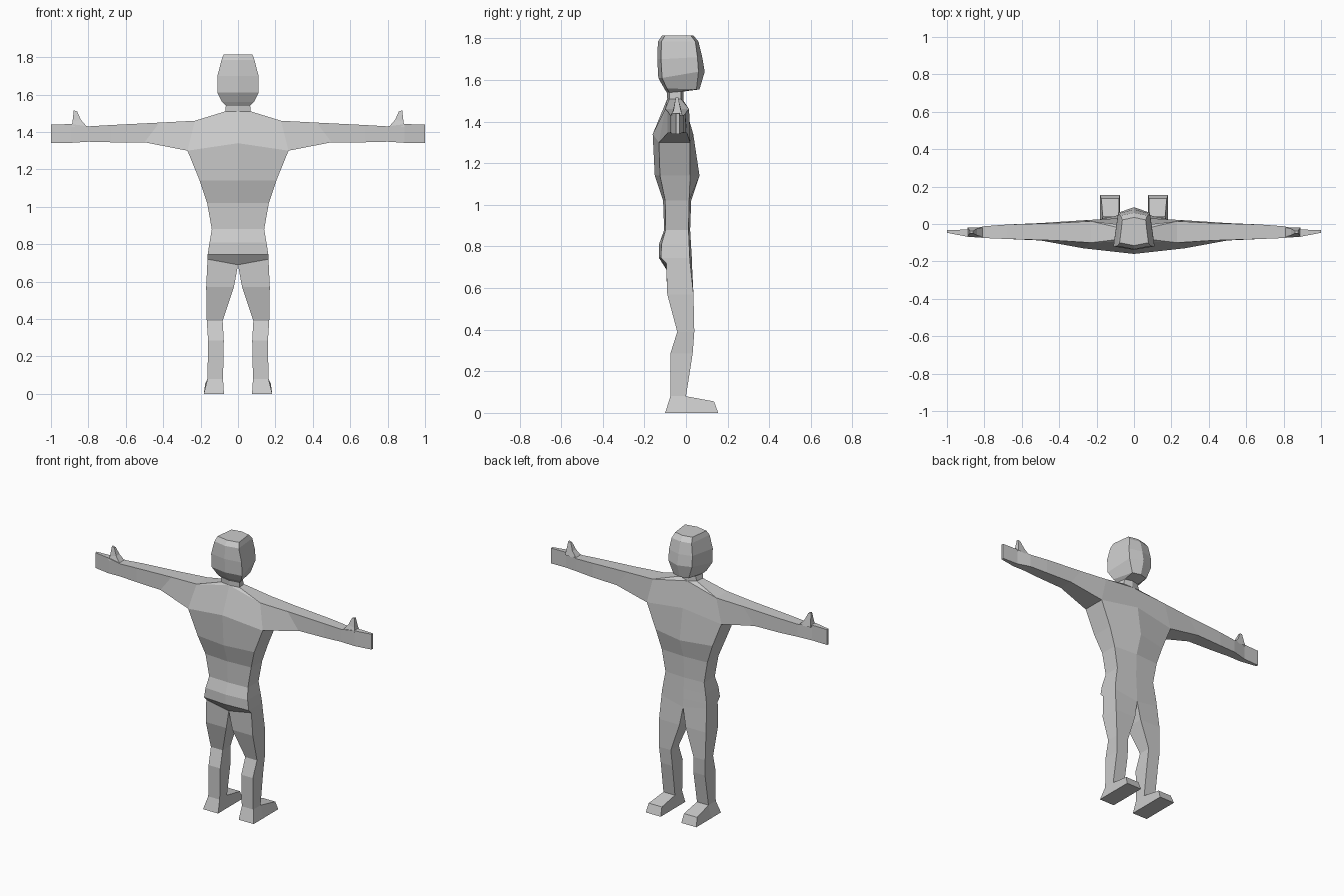
import bpy

if "Cube" in bpy.data.objects:
    bpy.data.objects.remove(bpy.data.objects["Cube"])


def loft(name, rings, closed=True, cap_start=False, cap_end=False):
    """Skin a list of matching point rings and mirror the result across x = 0."""
    n = len(rings[0])
    verts = [p for ring in rings for p in ring]
    faces = []
    for r in range(len(rings) - 1):
        for i in range(n if closed else n - 1):
            j = (i + 1) % n
            faces.append((r * n + i, r * n + j, (r + 1) * n + j, (r + 1) * n + i))
    if cap_start:
        faces.append(tuple(reversed(range(n))))
    if cap_end:
        faces.append(tuple(range((len(rings) - 1) * n, len(rings) * n)))
    mesh = bpy.data.meshes.new(name)
    mesh.from_pydata(verts, [], faces)
    obj = bpy.data.objects.new(name, mesh)
    bpy.context.collection.objects.link(obj)
    mirror = obj.modifiers.new("mirror", 'MIRROR')
    mirror.use_clip = True
    return obj


def half_ring(zc, zs, x, yb, ysb, ysf, yf):
    """Half torso section: back centre, side back, side front, front centre."""
    return [(0, yb, zc), (x, ysb, zs), (x, ysf, zs), (0, yf, zc)]


# torso: crotch up to the armpits
armpit = half_ring(1.34, 1.30, 0.27, -0.16, -0.13, 0.02, 0.035)
hip = half_ring(0.69, 0.72, 0.163, -0.095, -0.095, 0.02, 0.03)
loft("torso", [
    hip,
    half_ring(0.745, 0.745, 0.162, -0.13, -0.12, 0.018, 0.028),
    half_ring(0.81, 0.81, 0.152, -0.13, -0.118, 0.015, 0.024),
    half_ring(0.88, 0.88, 0.14, -0.105, -0.098, 0.012, 0.02),
    half_ring(1.02, 1.02, 0.165, -0.11, -0.10, 0.015, 0.025),
    half_ring(1.14, 1.14, 0.205, -0.15, -0.125, 0.02, 0.065),
    armpit,
], closed=False)

# shoulders: back and chest slopes up to the neck, sides left open for the arms
shoulder_b, shoulder_f = (0.23, -0.10, 1.46), (0.23, 0.015, 1.46)
neck = [(0, -0.09, 1.51), (0.068, -0.08, 1.51), (0.06, -0.025, 1.51), (0, -0.012, 1.50)]
loft("upper_back", [[armpit[0], armpit[1]], [neck[0], shoulder_b]], closed=False)
loft("upper_chest", [[armpit[2], armpit[3]], [shoulder_f, neck[3]]], closed=False)
loft("shoulder_top", [[shoulder_b, shoulder_f], [neck[1], neck[2]]], closed=False)
loft("neck_base", [[neck[0], shoulder_b], [neck[0], neck[1]]], closed=False)
loft("collar_base", [[shoulder_f, neck[3]], [neck[2], neck[3]]], closed=False)


# arm and hand: four-sided sections running outward
def arm_ring(x_low, x_high, yb, yf, z_low, z_high):
    return [(x_low, yb, z_low), (x_low, yf, z_low), (x_high, yf, z_high), (x_high, yb, z_high)]


loft("arms", [
    [armpit[1], armpit[2], shoulder_f, shoulder_b],
    arm_ring(0.50, 0.42, -0.088, 0.005, 1.345, 1.45),
    arm_ring(0.68, 0.68, -0.08, -0.003, 1.345, 1.437),
    arm_ring(0.80, 0.80, -0.075, -0.012, 1.348, 1.43),
    arm_ring(0.89, 0.89, -0.068, -0.03, 1.342, 1.442),
    arm_ring(1.00, 1.00, -0.047, -0.032, 1.34, 1.44),
], cap_end=True)


# thumbs: tapered posts standing on the hands
def thumb_ring(x0, x1, yb, yf, z0, z1):
    return [(x0, yb, z0), (x1, yb, z1), (x1, yf, z1), (x0, yf, z0)]


loft("thumbs", [
    thumb_ring(0.805, 0.89, -0.07, -0.018, 1.425, 1.43),
    thumb_ring(0.84, 0.885, -0.06, -0.025, 1.465, 1.455),
    thumb_ring(0.86, 0.878, -0.05, -0.037, 1.51, 1.515),
], cap_end=True)


# legs: four-sided sections running upward
def leg_ring(z, xi, xo, yb, yf):
    return [(xi, yb, z), (xo, yb, z), (xo, yf, z), (xi, yf, z)]


ankle = leg_ring(0.08, 0.08, 0.163, -0.075, 0.0)
loft("legs", [
    ankle,
    leg_ring(0.285, 0.076, 0.16, -0.075, 0.032),
    leg_ring(0.39, 0.082, 0.167, -0.042, 0.04),
    leg_ring(0.57, 0.022, 0.17, -0.09, 0.036),
    hip,
])

# feet: heel block and forward wedge, skinned from heel to toe
loft("feet", [
    [(0.075, -0.10, 0), (0.08, -0.075, 0.08), (0.163, -0.075, 0.08), (0.183, -0.10, 0)],
    [(0.075, 0.0, 0), (0.08, 0.0, 0.08), (0.163, 0.0, 0.08), (0.183, 0.0, 0)],
    [(0.075, 0.155, 0), (0.08, 0.135, 0.055), (0.175, 0.135, 0.055), (0.183, 0.155, 0)],
], cap_start=True, cap_end=True)


# neck and head: six-sided sections, narrower toward the face
def head_ring(zb, zf, yb, xsb, ysb, xsf, ysf, yf):
    return [(0, yb, zb), (xsb, ysb, zb), (xsf, ysf, zf), (0, yf, zf)]


loft("head", [
    neck,
    head_ring(1.54, 1.545, -0.092, 0.065, -0.08, 0.05, -0.025, -0.012),
    head_ring(1.56, 1.555, -0.105, 0.085, -0.092, 0.055, 0.05, 0.065),
    head_ring(1.61, 1.64, -0.133, 0.11, -0.115, 0.085, 0.06, 0.09),
    head_ring(1.70, 1.71, -0.138, 0.11, -0.12, 0.085, 0.055, 0.078),
    head_ring(1.785, 1.785, -0.135, 0.088, -0.118, 0.072, 0.045, 0.06),
    head_ring(1.815, 1.815, -0.115, 0.077, -0.10, 0.062, 0.022, 0.035),
], closed=False, cap_end=True)
